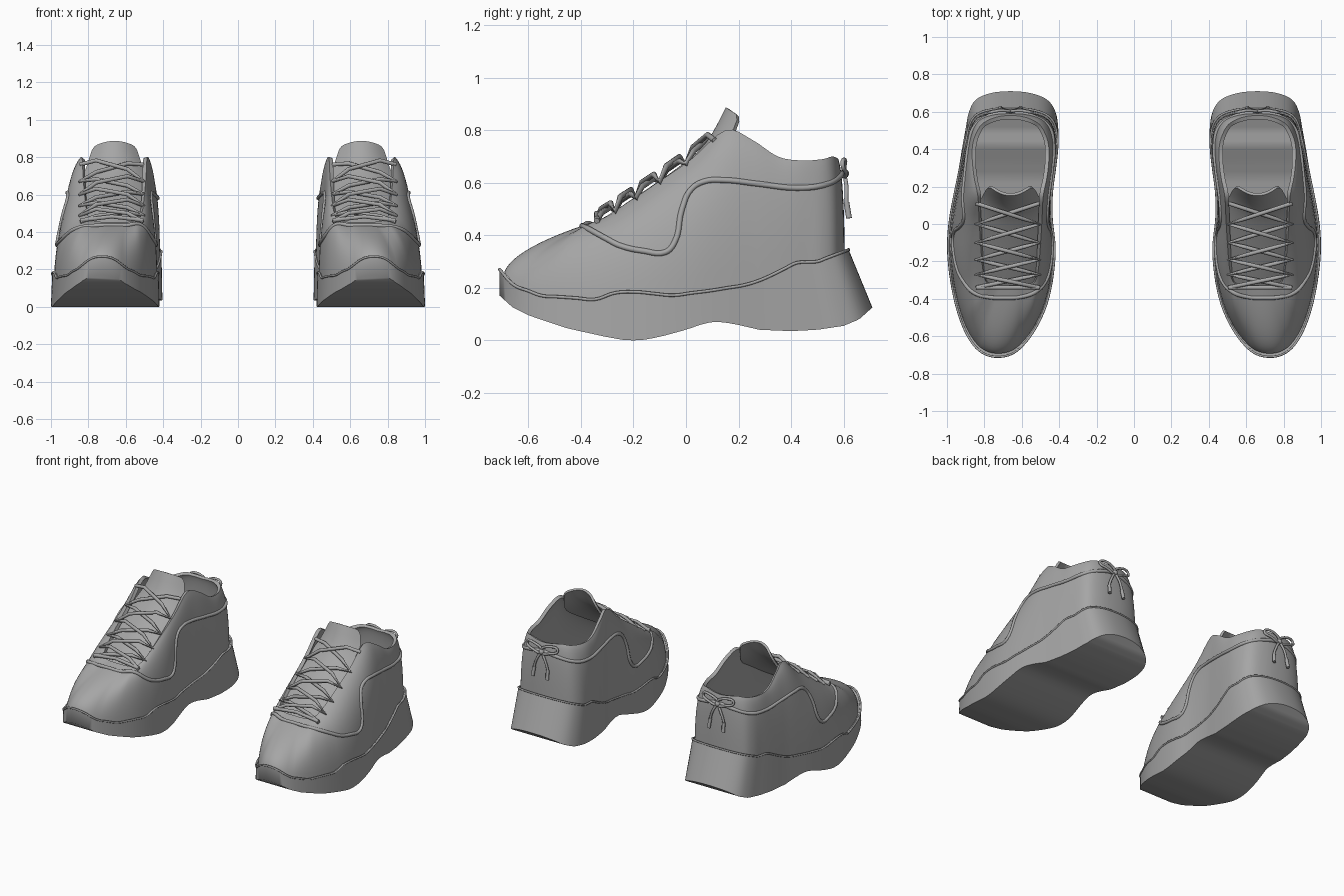
import bpy, bmesh, math
from mathutils import Vector
from mathutils.bvhtree import BVHTree

if "Cube" in bpy.data.objects:
    bpy.data.objects.remove(bpy.data.objects["Cube"])

GREY = bpy.data.materials.new("plain grey")
GREY.use_nodes = True
tone = (0.38, 0.38, 0.38, 1)
GREY.diffuse_color = tone
GREY.node_tree.nodes["Principled BSDF"].inputs["Base Color"].default_value = tone

CX = -0.66  # centre line of the right shoe; the left one is mirrored

# Stations from toe to heel: footprint y, outer x, inner x, then opening y, half width, z
STATIONS = [
    (-.71, -.73, -.73, -.34, 0, .455), (-.695, -.80, -.655, -.34, .04, .455),
    (-.645, -.862, -.59, -.335, .075, .455), (-.55, -.917, -.52, -.325, .11, .46),
    (-.42, -.96, -.462, -.30, .135, .475), (-.27, -.988, -.43, -.23, .15, .52),
    (-.12, -1, -.42, -.11, .16, .60), (.02, -.99, -.435, .02, .168, .69),
    (.16, -.965, -.435, .15, .175, .80), (.28, -.94, -.42, .25, .195, .765),
    (.40, -.92, -.408, .35, .205, .70), (.51, -.90, -.405, .44, .2, .685),
    (.60, -.882, -.42, .52, .165, .69), (.665, -.845, -.465, .555, .12, .70),
    (.70, -.765, -.555, .575, .06, .695), (.71, -.66, -.66, .58, 0, .69)]
# Side profiles (y, z) of the sole
SOLE_TOP = [(-.71, .27), (-.66, .21), (-.55, .17), (-.33, .155), (-.28, .18), (-.18, .185),
            (-.06, .17), (.1, .19), (.25, .215), (.33, .25), (.42, .295), (.5, .30), (.62, .345)]
SOLE_BOTTOM = [(-.71, .17), (-.66, .125), (-.6, .095), (-.45, .045), (-.3, .012), (-.23, 0),
               (-.17, 0), (-.1, .013), (0, .04), (.08, .068), (.13, .07), (.18, .063),
               (.28, .04), (.4, .035), (.5, .04), (.6, .055), (.66, .08), (.71, .125)]


def interp(table, y):
    for (y0, z0), (y1, z1) in zip(table, table[1:]):
        if y <= y1:
            return z0 + (z1 - z0) * max(0, (y - y0) / (y1 - y0))
    return table[-1][1]


def smooth_ring(points, steps=4):
    """Closed Catmull-Rom spline through the points."""
    ring, n = [], len(points)
    for i in range(n):
        a, b, c, d = (points[(i + k) % n] for k in (-1, 0, 1, 2))
        for s in range(steps):
            t = s / steps
            ring.append(b + (c - a) * t / 2 + (a * 2 - b * 5 + c * 4 - d) * t * t / 2
                        + (b * 3 - a - c * 3 + d) * t ** 3 / 2)
    return ring


def loft(rings, capped=False):
    bm = bmesh.new()
    loops = [[bm.verts.new(p) for p in ring] for ring in rings]
    n = len(loops[0])
    for low, high in zip(loops, loops[1:]):
        for i in range(n):
            j = (i + 1) % n
            bm.faces.new((low[j], low[i], high[i], high[j]))
    if capped:
        for loop in (loops[0], loops[-1]):
            for i in range(n // 2):
                corners = [loop[i], loop[i + 1], loop[n - i - 1], loop[(n - i) % n]]
                bm.faces.new(list(dict.fromkeys(corners)))
        bmesh.ops.recalc_face_normals(bm, faces=bm.faces)
    return bm


def finish(obj):
    """Mirror for the second shoe, make it a mesh, colour and shade it."""
    bpy.ops.object.select_all(action='DESELECT')
    obj.select_set(True)
    bpy.context.view_layer.objects.active = obj
    bpy.ops.object.convert(target='MESH')
    obj = bpy.context.view_layer.objects.active
    mirror = obj.modifiers.new("other shoe", 'MIRROR')
    mirror.use_mirror_merge = False
    bpy.ops.object.convert(target='MESH')
    obj = bpy.context.view_layer.objects.active
    obj.data.materials.clear()
    obj.data.materials.append(GREY)
    bpy.ops.object.shade_smooth_by_angle(angle=math.radians(55))


def add_mesh(name, bm, thickness=0, subdivide=0):
    mesh = bpy.data.meshes.new(name)
    bm.to_mesh(mesh)
    bm.free()
    obj = bpy.data.objects.new(name, mesh)
    bpy.context.collection.objects.link(obj)
    if subdivide:
        obj.modifiers.new("round", 'SUBSURF').levels = subdivide
    if thickness:
        solid = obj.modifiers.new("thickness", 'SOLIDIFY')
        solid.thickness, solid.offset = thickness, -1
    finish(obj)


def add_tubes(name, paths, radius, cyclic=False, handles='AUTO'):
    curve = bpy.data.curves.new(name, 'CURVE')
    curve.dimensions = '3D'
    curve.bevel_depth, curve.bevel_resolution = radius, 3
    curve.resolution_u, curve.use_fill_caps = 5, True
    for path in paths:
        spline = curve.splines.new('BEZIER')
        spline.bezier_points.add(len(path) - 1)
        spline.use_cyclic_u = cyclic
        for point, co in zip(spline.bezier_points, path):
            point.co = co
            point.handle_left_type = point.handle_right_type = handles
    obj = bpy.data.objects.new(name, curve)
    bpy.context.collection.objects.link(obj)
    finish(obj)


# Sole: footprint lofted up to a ring whose heel is drawn in
outer = [Vector((xo, y, 0)) for y, xo, xi, *_ in STATIONS]
inner = [Vector((xi, y, 0)) for y, xo, xi, *_ in STATIONS[-2:0:-1]]
footprint = smooth_ring(outer + inner)
bottom = [Vector((p.x, p.y, interp(SOLE_BOTTOM, p.y))) for p in footprint]
top = []
for p in footprint:
    y = p.y if p.y < .3 else .3 + (p.y - .3) * .78
    top.append(Vector((CX + (p.x - CX) * .98, y, interp(SOLE_TOP, y))))
add_mesh("sole", loft([bottom, top], capped=True))
add_tubes("sole_piping", [top[::2]], .006, cyclic=True)

# Upper: curved wall from the sole to the throat and collar
rim = [Vector((CX - w, y, z)) for *_, y, w, z in STATIONS]
rim += [Vector((CX + w, y, z)) for *_, y, w, z in STATIONS[-2:0:-1]]
collar = smooth_ring(rim)
base = [Vector((CX + (p.x - CX) * .97, p.y * .975, p.z - .01)) for p in top]
ROWS = 12
rings = []
for r in range(ROWS + 1):
    t, ring = r / ROWS, []
    for b, c in zip(base, collar):
        full = .48 + .36 * min(1, max(0, (b.y + .69) / .16))
        mid = b.lerp(c, .1)
        mid.z = b.z + (c.z - b.z) * full
        ring.append(b * (1 - t) ** 2 + mid * (2 * t * (1 - t)) + c * t * t)
    rings.append(ring)
upper = loft(rings)
surface = BVHTree.FromBMesh(upper)
add_mesh("upper", upper, thickness=.022)

# Tongue: curved strip under the throat, rising above the collar
TONGUE = [(-.37, .425, .13, .03), (-.22, .53, .17, .04), (-.06, .635, .18, .05),
          (.05, .72, .18, .065), (.1, .785, .145, .07), (.15, .888, .122, .07)]
bm = bmesh.new()
strips = []
for y, z, w, drop in TONGUE:
    sides = [k / 4 for k in range(-4, 5)]
    strips.append([bm.verts.new((CX + s * w, y + .8 * drop * s * s, z - .5 * drop * s * s))
                   for s in sides])
for low, high in zip(strips, strips[1:]):
    for i in range(8):
        bm.faces.new((low[i], low[i + 1], high[i + 1], high[i]))
add_mesh("tongue", bm, thickness=.015, subdivide=1)

# Laces: two crossing zigzags and a bottom bar
throat = [(row[3], row[5]) for row in STATIONS[3:9]]
EYELETS = [-.34, -.27, -.19, -.1, 0, .11]


def lace_point(side, y, lift):
    return Vector((CX - .015 + side * .168, y, interp(throat, y) + lift))


laces = [[lace_point(s, EYELETS[0], .003 + .02 * (s == 0)) for s in (-1, 0, 1)]]
for start, lift in ((-1, .024), (1, .04)):
    path, side = [], start
    for y, following in zip(EYELETS, EYELETS[1:] + [None]):
        path.append(lace_point(side, y, -.005))
        if following is not None:
            for part in (.25, .75):
                path.append(lace_point(side * (1 - 2 * part), y + (following - y) * part, lift))
        side = -side
    laces.append(path)
add_tubes("laces", laces, .011, handles='VECTOR')

# Overlay cord: across the vamp, down each flank and round to the heel
VAMP = [(.09, -.39), (.165, -.365)]
FLANK = [(-.3, .385), (-.25, .36), (-.16, .34), (-.08, .335), (-.045, .37), (-.015, .5),
         (.02, .575), (.07, .605), (.14, .61), (.28, .595), (.42, .58), (.52, .59)]


def lay(origin, direction):
    hit, normal, *_ = surface.ray_cast(Vector(origin), Vector(direction))
    if hit is None:
        hit, normal, *_ = surface.find_nearest(Vector(origin))
    return hit + normal * .004


def cord_side(s):
    points = [lay((CX - .035 + s * x, y, 2), (0, 0, -1)) for x, y in VAMP]
    points += [lay((CX + s * .6, y, z), (-s, 0, 0)) for y, z in FLANK]
    return points + [lay((CX + s * .1, 1, .62), (0, -1, 0))]


front = lay((CX - .035, -.395, 2), (0, 0, -1))
knot = lay((CX, 1, .635), (0, -1, 0))
add_tubes("overlay_cord", [[front] + cord_side(-1) + [knot] + cord_side(1)[::-1]],
          .011, cyclic=True)

# Heel bow: two loops, two tails with tips and a knot
LOOP = [(0, .012, 0), (.06, .015, .05), (.115, .005, .035), (.065, .018, .005)]
TAIL = [(0, .012, 0), (.03, .02, -.05), (.05, .02, -.11), (.055, .03, -.17)]


def bow_part(shape, s):
    return [knot + Vector((s * x, y, z)) for x, y, z in shape]


add_tubes("bow_loops", [bow_part(LOOP, s) for s in (-1, 1)], .008, cyclic=True)
add_tubes("bow_tails", [bow_part(TAIL, s) for s in (-1, 1)], .008)
add_tubes("bow_tips", [bow_part(TAIL[2:], s) for s in (-1, 1)], .011)
bm = bmesh.new()
bmesh.ops.create_uvsphere(bm, u_segments=12, v_segments=8, radius=.018)
bmesh.ops.translate(bm, verts=bm.verts, vec=knot + Vector((0, .012, 0)))
add_mesh("bow_knot", bm)
